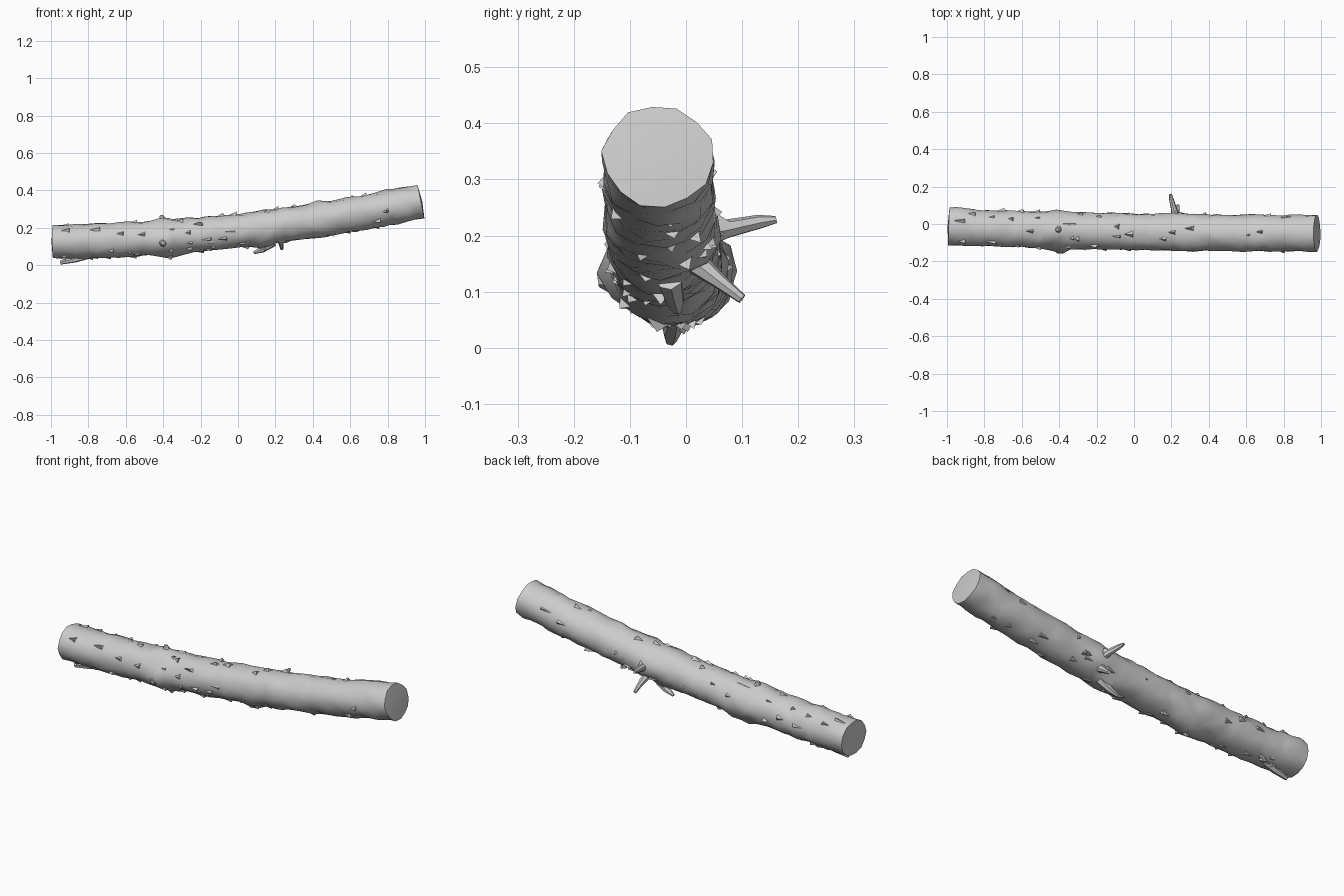
import bpy, bmesh, math, random
from mathutils import Vector

random.seed(7)
SIDES, RINGS = 14, 46
UP, BACK, DOWN, FRONT = math.pi / 2, 0.0, -math.pi / 2, math.pi

cube = bpy.data.objects.get("Cube")
if cube:
    bpy.data.objects.remove(cube, do_unlink=True)


# Gently curved centre line and the frame across it
def centre(x):
    return Vector((x, -0.042 - 0.017 * x + 0.01 * x * x,
                   0.185 + 0.11 * x + 0.05 * x * x))


def frame(x):
    along = Vector((1, -0.017 + 0.02 * x, 0.11 + 0.1 * x)).normalized()
    side = Vector((0, 0, 1)).cross(along).normalized()
    return along, side, along.cross(side)


# Swellings: position along, angle, height, width
KNOTS = [
    (-0.40, FRONT + 0.3, 0.030, 0.050), (-0.38, DOWN, 0.024, 0.060),
    (-0.40, UP, 0.026, 0.035), (-0.40, BACK, 0.010, 0.050),
    (-0.95, BACK + 0.3, 0.014, 0.050), (-0.75, UP, 0.012, 0.030),
    (0.22, BACK - 0.2, 0.020, 0.050), (0.12, DOWN, 0.024, 0.045),
    (0.29, FRONT - 0.6, 0.012, 0.050), (0.43, UP, 0.014, 0.030),
    (0.80, UP + 0.2, 0.012, 0.025), (-0.30, DOWN + 0.5, 0.012, 0.050),
]


def surface(x, angle, lift=0.0):
    along, side, up = frame(x)
    r = 1.0
    for kx, ka, height, width in KNOTS:
        turn = math.atan2(math.sin(angle - ka), math.cos(angle - ka)) * 0.095
        r += height / 0.095 * math.exp(-((x - kx) ** 2 + turn ** 2) / width ** 2)
    return (centre(x) + side * math.cos(angle) * (0.098 * r + lift)
            + up * math.sin(angle) * (0.092 * r + lift))


def finish(bm, name, angle=40):
    bmesh.ops.recalc_face_normals(bm, faces=bm.faces)
    mesh = bpy.data.meshes.new(name)
    bm.to_mesh(mesh)
    bm.free()
    obj = bpy.data.objects.new(name, mesh)
    bpy.context.collection.objects.link(obj)
    bpy.ops.object.select_all(action="DESELECT")
    obj.select_set(True)
    bpy.context.view_layer.objects.active = obj
    bpy.ops.object.shade_smooth_by_angle(angle=math.radians(angle))
    return obj


def bridge(bm, lower, upper):
    n = len(lower)
    for i in range(n):
        j = (i + 1) % n
        bm.faces.new((lower[i], lower[j], upper[j], upper[i]))


def build_trunk():
    bm = bmesh.new()
    rings = []
    for k in range(RINGS):
        x0 = -0.99 + 1.968 * k / (RINGS - 1)
        inner = 0 < k < RINGS - 1
        ring = []
        for i in range(SIDES):
            x = x0 + (random.uniform(-0.014, 0.014) if inner else 0)
            a = math.tau * (i + 0.5 * math.sin(k * 0.5)) / SIDES
            ring.append(bm.verts.new(surface(x, a, random.uniform(-0.004, 0.005))))
        rings.append(ring)
    for lower, upper in zip(rings, rings[1:]):
        bridge(bm, lower, upper)
    # Sawn ends, very slightly domed
    for ring, x in ((rings[0], -0.997), (rings[-1], 0.985)):
        hub = bm.verts.new(centre(x))
        for i in range(SIDES):
            bm.faces.new((ring[i], ring[(i + 1) % SIDES], hub))
    bmesh.ops.triangulate(bm, faces=[f for f in bm.faces if len(f.verts) > 3])
    return finish(bm, "log_trunk")


# Tapered broken stub along a short path of (point, radius)
def build_stub(name, path, sides=7):
    bm = bmesh.new()
    points = [Vector(p) for p, r in path]
    along = (points[-1] - points[0]).normalized()
    u = along.orthogonal().normalized()
    v = along.cross(u)
    rings = []
    for p, (_, r) in zip(points, path):
        rings.append([bm.verts.new(p + r * (u * math.cos(math.tau * i / sides)
                                            + v * math.sin(math.tau * i / sides)))
                      for i in range(sides)])
    for lower, upper in zip(rings, rings[1:]):
        bridge(bm, lower, upper)
    bm.faces.new(rings[0])
    bm.faces.new(rings[-1])
    return finish(bm, name)


# Lifted slivers of bark, each a low wedge lying along the log
def build_flakes():
    bm = bmesh.new()
    for _ in range(75):
        x = random.uniform(-0.94, 0.9)
        a = random.uniform(0, math.tau)
        length = random.uniform(0.02, 0.05)
        spread = random.uniform(0.1, 0.25)
        lift = random.uniform(0.006, 0.016)
        base = [bm.verts.new(surface(x + dx, a + da, -0.006)) for dx, da in
                ((-length, 0), (length * 0.5, -spread), (length * 0.5, spread))]
        tip = bm.verts.new(surface(x + length * random.uniform(0, 0.7), a, lift))
        bm.faces.new(base)
        for i in range(3):
            bm.faces.new((base[i], base[(i + 1) % 3], tip))
    return finish(bm, "bark_flakes", 25)


build_trunk()
build_flakes()
build_stub("back_twig", [((0.225, 0.03, 0.205), 0.030), ((0.215, 0.075, 0.212), 0.017),
                         ((0.20, 0.13, 0.224), 0.013), ((0.195, 0.16, 0.228), 0.007)])
build_stub("lower_back_twig", [((0.22, 0.02, 0.15), 0.022), ((0.23, 0.06, 0.118), 0.014),
                               ((0.235, 0.10, 0.087), 0.009)])
build_stub("underside_spur", [((0.19, -0.03, 0.125), 0.025), ((0.13, -0.02, 0.085), 0.018),
                              ((0.085, -0.015, 0.066), 0.008)])
build_stub("front_knot", [((-0.40, -0.09, 0.13), 0.045), ((-0.40, -0.135, 0.122), 0.028),
                          ((-0.40, -0.157, 0.12), 0.012)])
build_stub("top_knot", [((-0.40, -0.03, 0.21), 0.035), ((-0.405, -0.03, 0.25), 0.018),
                        ((-0.41, -0.03, 0.268), 0.008)])
build_stub("end_splinter", [((-0.78, -0.02, 0.055), 0.016), ((-0.87, -0.025, 0.032), 0.018),
                            ((-0.95, -0.027, 0.014), 0.011)], 6)
